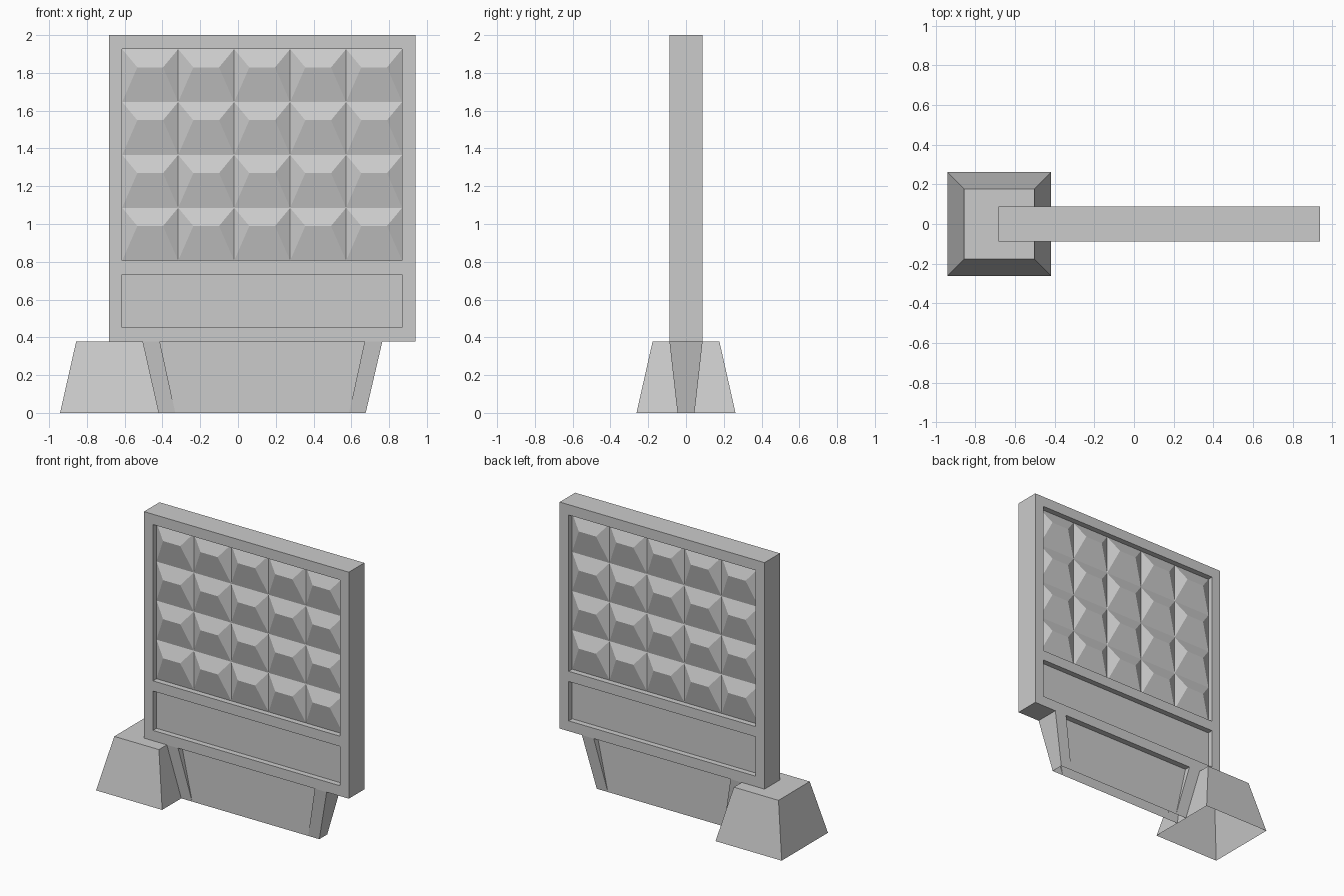
import bpy, bmesh

if "Cube" in bpy.data.objects:
    bpy.data.objects.remove(bpy.data.objects["Cube"])

CX = 0.128           # centre of panel along x
H = 0.812            # panel half width
T = 0.0875           # panel half thickness
Z0, Z1 = 0.377, 2.0  # panel bottom and top
D = 0.04             # recess depth
RW = 0.741           # recess half width


def make(name, faces, location=(0, 0, 0), mirror=None):
    """Mesh object from a list of polygons, optionally mirrored (x, y)."""
    bm = bmesh.new()
    for f in faces:
        bm.faces.new([bm.verts.new(p) for p in f])
    bmesh.ops.remove_doubles(bm, verts=bm.verts, dist=1e-4)
    bmesh.ops.recalc_face_normals(bm, faces=bm.faces)
    me = bpy.data.meshes.new(name)
    bm.to_mesh(me)
    bm.free()
    ob = bpy.data.objects.new(name, me)
    ob.location = location
    bpy.context.collection.objects.link(ob)
    if mirror:
        m = ob.modifiers.new("mirror", 'MIRROR')
        m.use_axis[0], m.use_axis[1] = mirror
        m.use_axis[2] = False
    return ob


def rect(x0, x1, z0, z1, y):
    return [(x0, y, z0), (x1, y, z0), (x1, y, z1), (x0, y, z1)]


def bridge(a, b):
    """Quads joining two loops of equal length."""
    n = len(a)
    return [[a[i], a[(i + 1) % n], b[(i + 1) % n], b[i]] for i in range(n)]


# Panel front half: frame with two recesses, mirrored to the back
xs = [-H, -RW, RW, H]
zs = [Z0, 0.451, 0.733, 0.806, 1.926, Z1]
faces = []
for i in range(3):
    for j in range(5):
        front = rect(xs[i], xs[i + 1], zs[j], zs[j + 1], -T)
        if i == 1 and j in (1, 3):
            floor = rect(xs[i], xs[i + 1], zs[j], zs[j + 1], -T + D)
            faces += bridge(front, floor)
            if j == 1:
                faces.append(floor)
        else:
            faces.append(front)
faces += bridge(rect(-H, H, Z0, Z1, -T), rect(-H, H, Z0, Z1, 0))

# Ridged pyramids, 5 x 4
cw, ch = 2 * RW / 5, (zs[4] - zs[3]) / 4
for c in range(5):
    for r in range(4):
        x0, z0 = -RW + c * cw, zs[3] + r * ch
        bl, br, tr, tl = rect(x0, x0 + cw, z0, z0 + ch, -T + D)
        zr = z0 + ch * 0.655
        p = (x0 + cw * 0.27, -T, zr)
        q = (x0 + cw * 0.73, -T, zr)
        faces += [[bl, br, q, p], [br, tr, q], [tr, tl, p, q], [tl, bl, p]]
make("fence_panel", faces, (CX, 0, 0), (False, True))

# Tapered tongue under the panel: one quarter, open below
yb = 0.045
ot, it, itf = (0.636, -T, Z0), (0.542, -T, Z0), (0.542, -yb, Z0)
ob_, ib = (0.548, -yb, 0), (0.46, -yb, 0)
make("panel_tongue", [
    [ot, it, ib, ob_],                                    # side rib
    [it, itf, ib],                                        # rib inner wall
    [itf, (0, -yb, Z0), (0, -yb, 0), ib],                 # centre web
    [ot, ob_, (0.548, 0, 0), (0.636, 0, Z0)],             # end face
], (CX, 0, 0), (True, True))


# Foot block: truncated pyramid, open below
def square(h, z):
    return [(-h, -h, z), (h, -h, z), (h, h, z), (-h, h, z)]


top = square(0.177, Z0)
make("foot_block", bridge(square(0.262, 0), top) + [top], (-0.68, 0, 0))
